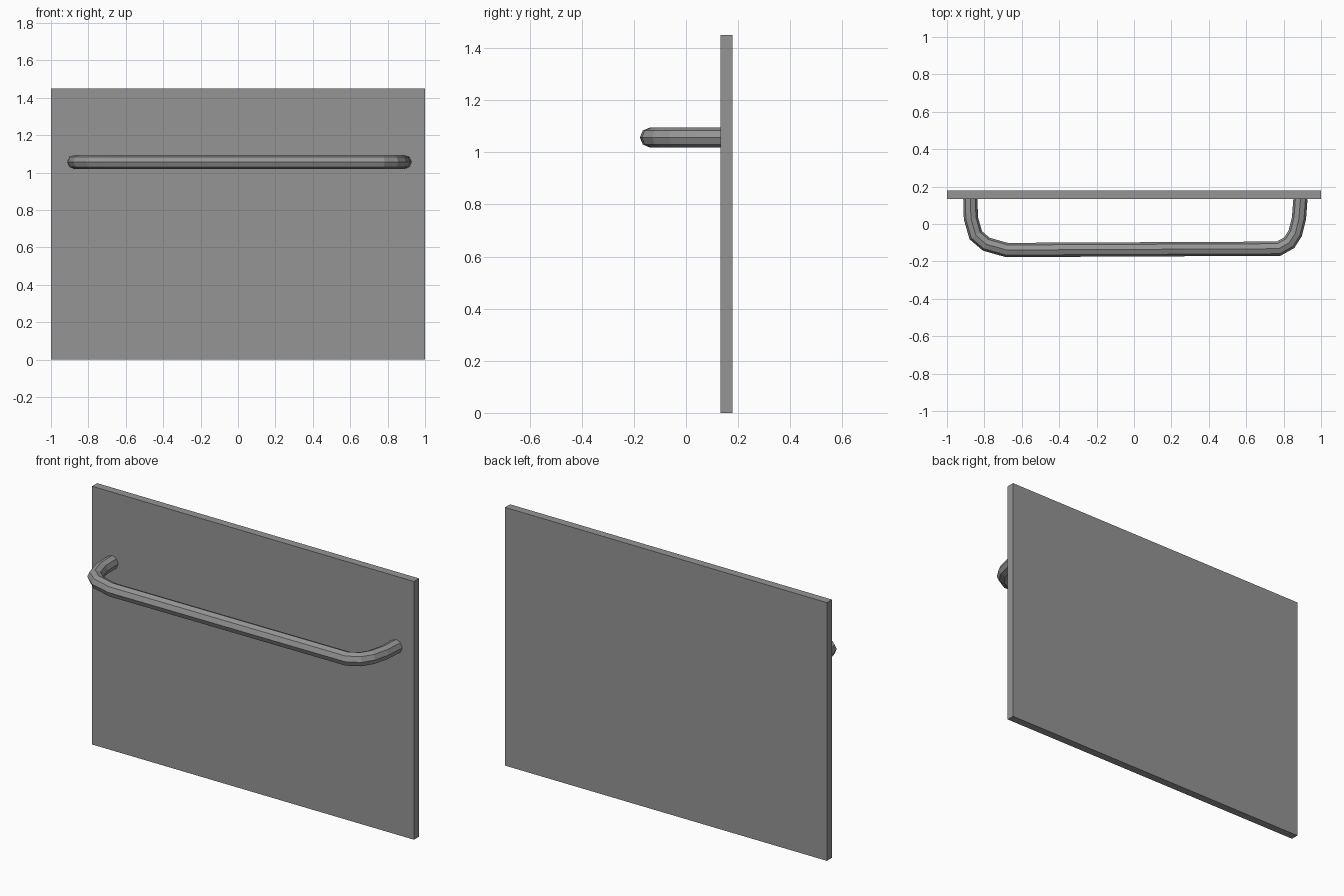
import bpy, bmesh, math
from mathutils import Vector

if "Cube" in bpy.data.objects:
    bpy.data.objects.remove(bpy.data.objects["Cube"])

# Dark grey for both parts
grey = bpy.data.materials.new("dark_grey")
grey.diffuse_color = (0.3, 0.3, 0.3, 1)
grey.use_nodes = True
grey.node_tree.nodes["Principled BSDF"].inputs["Base Color"].default_value = grey.diffuse_color


def add_object(name, bm):
    bmesh.ops.recalc_face_normals(bm, faces=bm.faces)
    mesh = bpy.data.meshes.new(name)
    bm.to_mesh(mesh)
    bm.free()
    mesh.materials.append(grey)
    obj = bpy.data.objects.new(name, mesh)
    bpy.context.collection.objects.link(obj)
    return obj


def box(name, lo, hi):
    bm = bmesh.new()
    bmesh.ops.create_cube(bm, size=1)
    lo, hi = Vector(lo), Vector(hi)
    bmesh.ops.scale(bm, vec=hi - lo, verts=bm.verts)
    bmesh.ops.translate(bm, vec=(lo + hi) / 2, verts=bm.verts)
    return add_object(name, bm)


def tube(name, path, z, radius, sides):
    """Sweep a regular section along a horizontal path with mitred joints."""
    bm = bmesh.new()
    pts = [Vector((x, y, z)) for x, y in path]
    up = Vector((0, 0, 1))
    rings = []
    for i, p in enumerate(pts):
        d_in = (p - pts[max(i - 1, 0)]).normalized()
        d_out = (pts[min(i + 1, len(pts) - 1)] - p).normalized()
        tangent = (d_in + d_out).normalized()
        mitre = tangent.dot(d_out if d_out.length else d_in)
        side = tangent.cross(up) / mitre
        ring = []
        for k in range(sides):
            a = 2 * math.pi * k / sides
            ring.append(bm.verts.new(p + radius * (math.cos(a) * side + math.sin(a) * up)))
        rings.append(ring)
    for r0, r1 in zip(rings, rings[1:]):
        for k in range(sides):
            n = (k + 1) % sides
            bm.faces.new((r0[k], r0[n], r1[n], r1[k]))
    bm.faces.new(rings[0])
    bm.faces.new(rings[-1])
    return add_object(name, bm)


# Flat door panel
box("door_panel", (-1, 0.133, 0), (1, 0.178, 1.45))

# Octagonal bent bar handle, wider bend on the left end
handle_path = [(-0.875, 0.135), (-0.872, 0.03), (-0.846, -0.06), (-0.79, -0.108),
               (-0.68, -0.139), (0.773, -0.132), (0.83, -0.1), (0.862, -0.05),
               (0.882, 0.03), (0.89, 0.135)]
tube("bar_handle", handle_path, 1.057, 0.038, 8)
